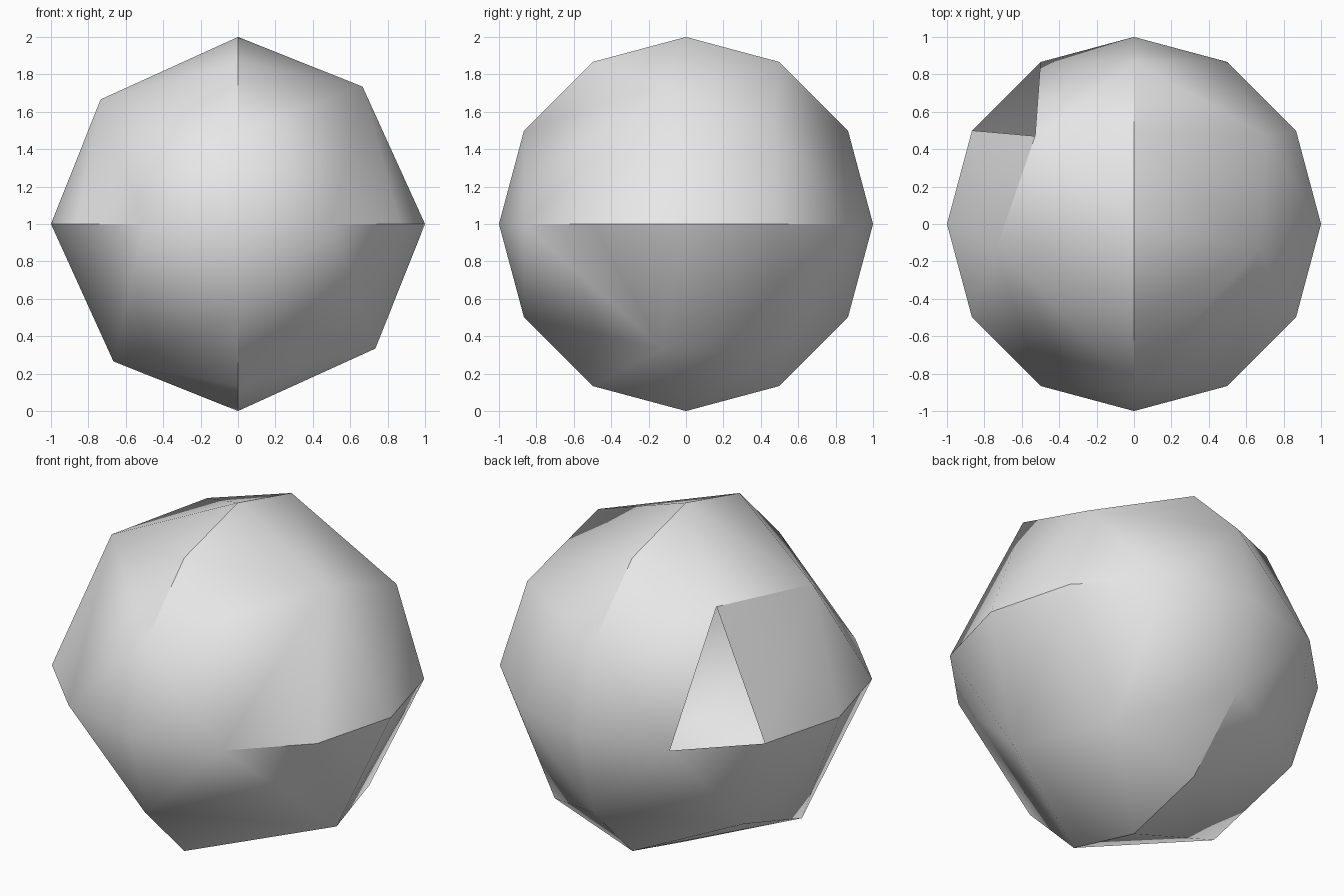
import bpy, bmesh
from math import sin, cos, radians
from mathutils import Vector

cube = bpy.data.objects.get("Cube")
if cube:
    bpy.data.objects.remove(cube, do_unlink=True)

grey = bpy.data.materials.new("light grey")
grey.use_nodes = True
grey.diffuse_color = (0.8, 0.8, 0.8, 1)
grey.node_tree.nodes["Principled BSDF"].inputs["Base Color"].default_value = grey.diffuse_color

bm = bmesh.new()


def ring_point(y, degrees):
    """Point on the unit sphere at height y along the y axis."""
    r = (1 - y * y) ** 0.5
    a = radians(degrees)
    return Vector((r * cos(a), y, r * sin(a)))


# Poles at the front and back
for y in (-1, 1):
    bm.verts.new((0, y, 0))

# Four quarters: a meridian of five points and two points inside each quarter
for turn in range(0, 360, 90):
    for step in range(-60, 61, 30):
        bm.verts.new(ring_point(sin(radians(step)), turn))
    bm.verts.new(ring_point(-0.13, turn + 47.8))
    bm.verts.new(ring_point(0.47, turn + 36.8))

# Faceted skin over the points
bmesh.ops.convex_hull(bm, input=bm.verts[:])
bmesh.ops.recalc_face_normals(bm, faces=bm.faces[:])

# Open triangle at the upper back
hole = Vector((-0.63, 0.61, 0.24))
gap = min(bm.faces, key=lambda f: (f.calc_center_median() - hole).length)
bmesh.ops.delete(bm, geom=[gap], context='FACES_ONLY')
bmesh.ops.translate(bm, verts=bm.verts[:], vec=(0, 0, 1))

mesh = bpy.data.meshes.new("faceted_ball")
bm.to_mesh(mesh)
bm.free()
mesh.materials.append(grey)
ball = bpy.data.objects.new("faceted_ball", mesh)
bpy.context.collection.objects.link(ball)

# Smooth shading with sharp ridges
bpy.ops.object.select_all(action='DESELECT')
ball.select_set(True)
bpy.context.view_layer.objects.active = ball
bpy.ops.object.shade_smooth_by_angle(angle=radians(30))
